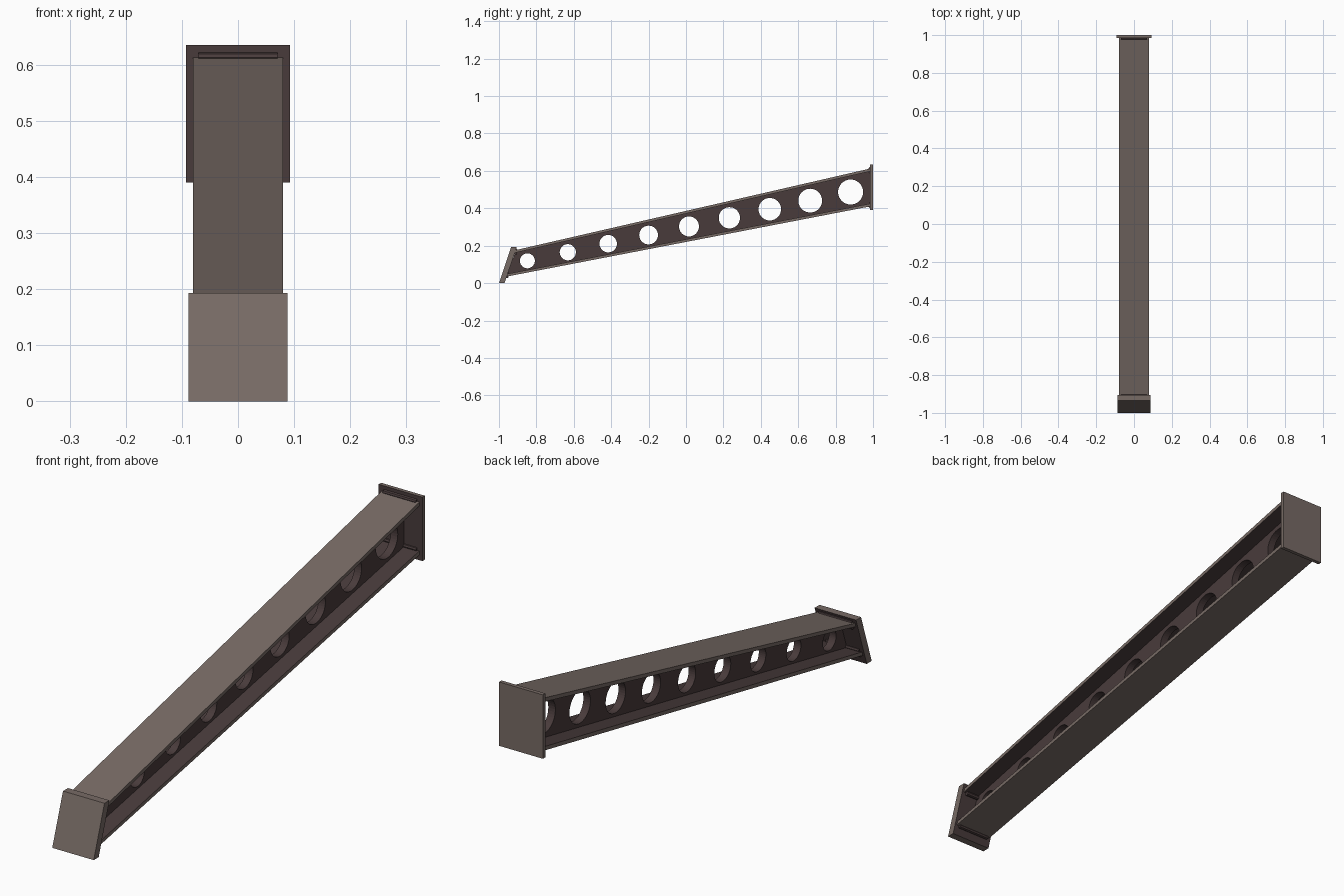
import bpy, bmesh, math
from mathutils import Vector, Matrix

cube = bpy.data.objects.get("Cube")
if cube:
    bpy.data.objects.remove(cube, do_unlink=True)


def material(name, colour):
    m = bpy.data.materials.new(name)
    m.use_nodes = True
    m.diffuse_color = (*colour, 1)
    m.node_tree.nodes["Principled BSDF"].inputs["Base Color"].default_value = (*colour, 1)
    return m


STEEL = material("brown grey steel", (0.185, 0.145, 0.130))
DARK = material("dark inner steel", (0.066, 0.044, 0.044))


def finish(name, bm, mats):
    bmesh.ops.recalc_face_normals(bm, faces=bm.faces)
    mesh = bpy.data.meshes.new(name)
    bm.to_mesh(mesh)
    bm.free()
    for m in mats:
        mesh.materials.append(m)
    ob = bpy.data.objects.new(name, mesh)
    bpy.context.collection.objects.link(ob)
    return ob


def prism(name, profile, half, mats=(STEEL, DARK), inner=None):
    """Extrude a (y, z) profile across x; faces turned towards inner get the dark colour."""
    bm = bmesh.new()
    face = bm.faces.new([bm.verts.new((-half, y, z)) for y, z in profile])
    new = bmesh.ops.extrude_face_region(bm, geom=[face])["geom"]
    bmesh.ops.translate(bm, vec=(2 * half, 0, 0),
                        verts=[v for v in new if isinstance(v, bmesh.types.BMVert)])
    bmesh.ops.recalc_face_normals(bm, faces=bm.faces)
    if inner:
        for f in bm.faces:
            f.normal_update()
            f.material_index = int(f.normal.dot(Vector(inner)) > 0.9)
    return finish(name, bm, mats)


# Outer flange lines and the inner faces of the end plates
def top(y): return 0.386 + 0.23 * y
def bottom(y): return 0.220 + 0.193 * y
def front(z): return -0.97 + 0.337 * z


T, BACK, WIDE, WEB = 0.015, 0.985, 0.08, 0.015
top_y, low_y = front(0.174), front(0.037)

# End plates
prism("front_plate", [(-1, 0), (-0.97, 0), (-0.905, 0.193), (-0.935, 0.193)],
      0.088, inner=(0, 0.95, -0.32))
prism("back_plate", [(BACK, 0.39), (1, 0.39), (1, 0.635), (BACK, 0.635)],
      0.093, inner=(0, -1, 0))

# Flanges
prism("top_flange", [(front(0.159), top(top_y) - T), (BACK, top(BACK) - T),
                     (BACK, top(BACK)), (top_y, top(top_y))], WIDE, inner=(0, 0.22, -0.97))
prism("bottom_flange", [(low_y, bottom(low_y)), (BACK, bottom(BACK)),
                        (BACK, bottom(BACK) + T), (front(0.052), bottom(low_y) + T)],
      WIDE, inner=(0, -0.19, 0.98))

# Web with a row of growing round holes
web = prism("web", [(low_y, bottom(low_y) + T / 2), (BACK, bottom(BACK) + T / 2),
                    (BACK, top(BACK) - T / 2), (top_y, top(top_y) - T / 2)], WEB, (DARK,))
bm = bmesh.new()
for i in range(9):
    t = i / 8
    r = 0.040 + 0.027 * t
    place = Matrix.Translation((0, -0.848 + 1.728 * t, 0.119 + 0.368 * t))
    bmesh.ops.create_cone(bm, cap_ends=True, segments=40, radius1=r, radius2=r, depth=0.2,
                          matrix=place @ Matrix.Rotation(math.pi / 2, 4, "Y"))
cutter = finish("hole_cutter", bm, (DARK,))
cutter.hide_render = True
mod = web.modifiers.new("holes", "BOOLEAN")
mod.operation, mod.solver, mod.object = "DIFFERENCE", "EXACT", cutter
cut = bpy.data.meshes.new_from_object(web.evaluated_get(bpy.context.evaluated_depsgraph_get()))
web.modifiers.clear()
web.data = cut
bpy.data.objects.remove(cutter, do_unlink=True)


# Weld beads where the flanges meet the plates
def weld(name, y, z, x0, x1):
    bm = bmesh.new()
    bmesh.ops.create_cone(bm, cap_ends=True, segments=8, radius1=0.009, radius2=0.009,
                          depth=x1 - x0, matrix=Matrix.Translation(((x0 + x1) / 2, y, z))
                          @ Matrix.Rotation(math.pi / 2, 4, "Y"))
    return finish(name, bm, (DARK,))


for end, yt, yb in (("front", top_y, low_y), ("back", BACK, BACK)):
    weld(end + "_top_weld", yt, top(yt), -0.07, 0.07)
    weld(end + "_bottom_weld", yb, bottom(yb), -0.07, 0.07)
    for side, x0, x1 in (("left", WEB, 0.07), ("right", -0.07, -WEB)):
        weld(f"{end}_upper_inner_weld_{side}", yt, top(yt) - T - 0.003, x0, x1)
        weld(f"{end}_lower_inner_weld_{side}", yb + 0.003, bottom(yb) + T + 0.003, x0, x1)
